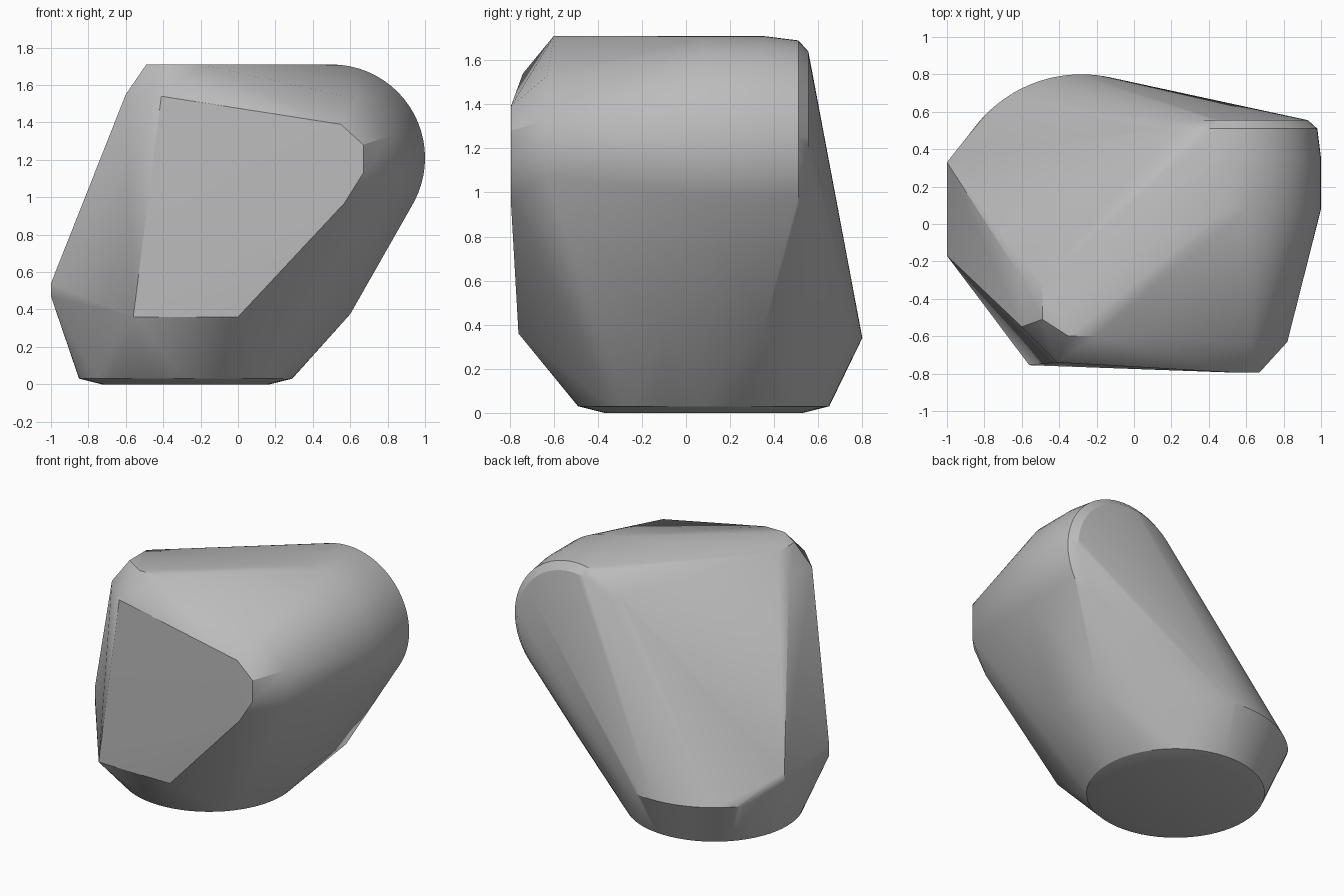
import bpy
import bmesh
from math import cos, sin, radians
from mathutils import Vector

default_cube = bpy.data.objects.get("Cube")
if default_cube:
    bpy.data.objects.remove(default_cube, do_unlink=True)


def flat_ring(center, radius, height, start=0, end=360, count=64):
    """Horizontal arc of points around a vertical axis."""
    angles = [radians(start + (end - start) * i / count) for i in range(count + 1)]
    return [Vector((center[0] + radius * cos(a), center[1] + radius * sin(a), height))
            for a in angles]


def upright_ring(center, radius, depth, count=64):
    """Circle of points around an axis running front to back."""
    angles = [radians(360 * i / count) for i in range(count)]
    return [Vector((center[0] + radius * cos(a), depth, center[1] + radius * sin(a)))
            for a in angles]


def edge(start, end):
    return [Vector(start), Vector(end)]


def convex_solid(name, points, material):
    """Wrap a tight skin around all the guide points."""
    bm = bmesh.new()
    for point in points:
        bm.verts.new(point)
    bmesh.ops.remove_doubles(bm, verts=bm.verts, dist=0.0005)
    hull = bmesh.ops.convex_hull(bm, input=bm.verts, use_existing_faces=False)
    unused = {v for key in ("geom_interior", "geom_unused") for v in hull[key]
              if isinstance(v, bmesh.types.BMVert)}
    bmesh.ops.delete(bm, geom=list(unused), context="VERTS")
    bmesh.ops.dissolve_limit(bm, angle_limit=radians(0.3),
                             verts=bm.verts, edges=bm.edges)
    bmesh.ops.recalc_face_normals(bm, faces=bm.faces)
    mesh = bpy.data.meshes.new(name)
    bm.to_mesh(mesh)
    bm.free()
    mesh.materials.append(material)
    obj = bpy.data.objects.new(name, mesh)
    bpy.context.collection.objects.link(obj)
    bpy.ops.object.select_all(action="DESELECT")
    obj.select_set(True)
    bpy.context.view_layer.objects.active = obj
    bpy.ops.object.shade_smooth_by_angle(angle=radians(30))
    return obj


grey = bpy.data.materials.new("stone grey")
grey.use_nodes = True
grey_value = (0.5, 0.5, 0.5, 1)
grey.diffuse_color = grey_value
grey.node_tree.nodes["Principled BSDF"].inputs["Base Color"].default_value = grey_value

points = []

# Round foot, and the wide shoulder above it at the back
foot = (-0.28, 0.08)
points += flat_ring(foot, 0.45, 0)
points += flat_ring(foot, 0.57, 0.03)
points += flat_ring(foot, 0.72, 0.34, start=0, end=140)

# Rounded upper left barrel, bevelled at the back
barrel = (0.5, 1.21)
for radius, depth in ((0.5, 0.08), (0.5, 0.35), (0.48, 0.51), (0.43, 0.555)):
    points += upright_ring(barrel, radius, depth)

# Narrow facets on the two sides
for height in (0.47, 0.54):
    points += edge((-1, -0.17, height), (-1, 0.33, height))
points += edge((0.6, -0.1, 0.375), (0.6, 0.35, 0.375))

# Bevelled upper right corner
points += edge((-0.6, -0.29, 1.55), (-0.6, -0.55, 1.55))
points += edge((-0.49, -0.32, 1.71), (-0.49, -0.51, 1.71))
points += edge((-0.35, -0.6, 1.71), (-0.2, -0.6, 1.71))
points += [Vector((-0.41, -0.74, 1.54))]

# Large front facet
points += edge((-0.56, -0.755, 0.36), (0, -0.76, 0.36))
points += edge((0.67, -0.795, 1.13), (0.67, -0.795, 1.28))
points += edge((0.57, -0.795, 0.97), (0.55, -0.795, 1.39))
points += [Vector((-0.6, -0.7, 0.36))]

# Bevel between the front facet and the barrel
points += edge((0.82, -0.63, 1.07), (0.82, -0.63, 1.33))
points += [Vector((0.62, -0.63, 1.53))]

convex_solid("faceted_boulder", points, grey)
